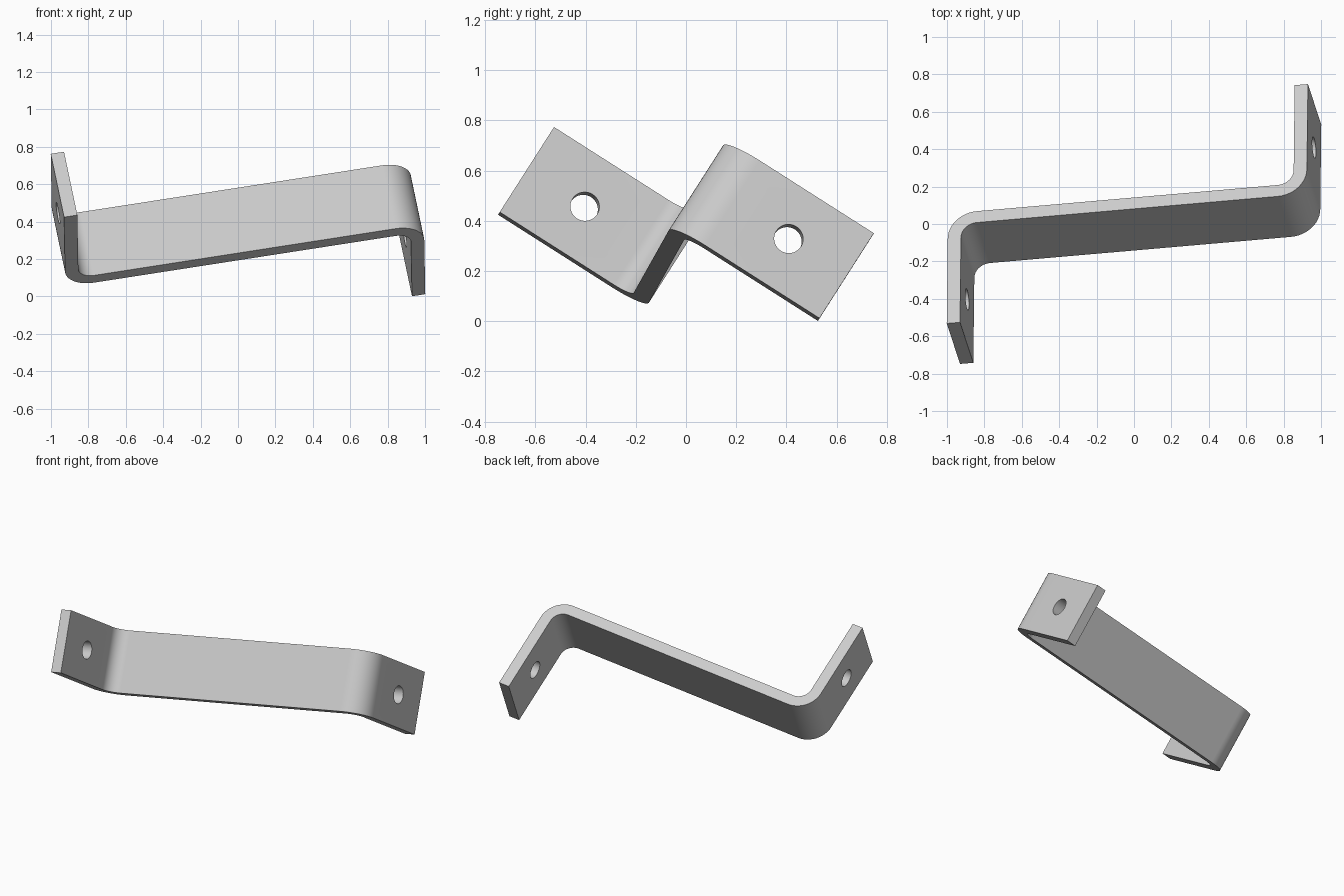
import bpy
import bmesh
import math
from mathutils import Matrix, Vector

cube = bpy.data.objects.get("Cube")
if cube:
    bpy.data.objects.remove(cube, do_unlink=True)

HALF_SPAN = 0.974      # centre to outer face of each flange
FLANGE_REACH = 0.66    # centre to tip of each flange
THICK = 0.072
HALF_WIDTH = 0.204
INNER_R = 0.085
OUTER_R = INNER_R + THICK
HOLE_R = 0.058
HOLE_OFFSET = 0.386
BEND_STEPS = 12

# Tilted frame: along the web, along the flanges, across the strip
web_dir = Vector((0.984, 0.0855, 0.1525)).normalized()
flange_dir = Vector((0.0097, 0.843, -0.537))
flange_dir = (flange_dir - web_dir * flange_dir.dot(web_dir)).normalized()
width_dir = web_dir.cross(flange_dir)
frame = Matrix((web_dir, flange_dir, width_dir)).transposed().to_4x4()
frame.translation = (0, 0, 0.3875)

# Plain steel colour
steel = bpy.data.materials.new("light grey steel")
steel.use_nodes = True
steel.diffuse_color = (0.6, 0.6, 0.6, 1)
steel.node_tree.nodes["Principled BSDF"].inputs["Base Color"].default_value = (0.6, 0.6, 0.6, 1)


def arc(cx, cy, radius, start, end):
    """Points of a circular bend, angles in degrees."""
    steps = [math.radians(start + (end - start) * i / BEND_STEPS) for i in range(BEND_STEPS + 1)]
    return [(cx + radius * math.cos(a), cy + radius * math.sin(a)) for a in steps]


# Half of the Z-shaped profile; the other half is its point reflection
bend_x = -HALF_SPAN + OUTER_R
bend_y = THICK / 2 - OUTER_R
inner_x = -HALF_SPAN + THICK
half = arc(bend_x, bend_y, INNER_R, 90, 180)
half += [(inner_x, -FLANGE_REACH), (-HALF_SPAN, -FLANGE_REACH)]
half += arc(bend_x, bend_y, OUTER_R, 180, 90)
profile = half + [(-x, -y) for x, y in half]

# Bent strip
bm = bmesh.new()
face = bm.faces.new([bm.verts.new((x, y, -HALF_WIDTH)) for x, y in profile])
side = bmesh.ops.extrude_face_region(bm, geom=[face])["geom"]
bmesh.ops.translate(bm, vec=(0, 0, 2 * HALF_WIDTH),
                    verts=[v for v in side if isinstance(v, bmesh.types.BMVert)])
bmesh.ops.recalc_face_normals(bm, faces=bm.faces)
mesh = bpy.data.meshes.new("z_bracket")
bm.to_mesh(mesh)
bm.free()
mesh.materials.append(steel)
bracket = bpy.data.objects.new("z_bracket", mesh)
bpy.context.collection.objects.link(bracket)
bpy.ops.object.select_all(action="DESELECT")
bracket.select_set(True)
bpy.context.view_layer.objects.active = bracket

# One bolt hole through each flange
for sign in (-1, 1):
    bm = bmesh.new()
    place = Matrix.Translation((sign * (HALF_SPAN - THICK / 2), sign * HOLE_OFFSET, 0))
    bmesh.ops.create_cone(bm, cap_ends=True, segments=40, radius1=HOLE_R, radius2=HOLE_R,
                          depth=THICK * 3, matrix=place @ Matrix.Rotation(math.pi / 2, 4, "Y"))
    cutter_mesh = bpy.data.meshes.new("hole_cutter")
    bm.to_mesh(cutter_mesh)
    bm.free()
    cutter_mesh.materials.append(steel)
    cutter = bpy.data.objects.new("hole_cutter", cutter_mesh)
    cutter.hide_render = True
    bpy.context.collection.objects.link(cutter)
    cut = bracket.modifiers.new("bolt_hole", "BOOLEAN")
    cut.operation = "DIFFERENCE"
    cut.solver = "EXACT"
    cut.object = cutter
    bpy.ops.object.modifier_apply(modifier=cut.name)
    bpy.data.objects.remove(cutter, do_unlink=True)

# Tilt into place
bracket.data.transform(frame)
bpy.ops.object.shade_smooth_by_angle(angle=math.radians(30))
